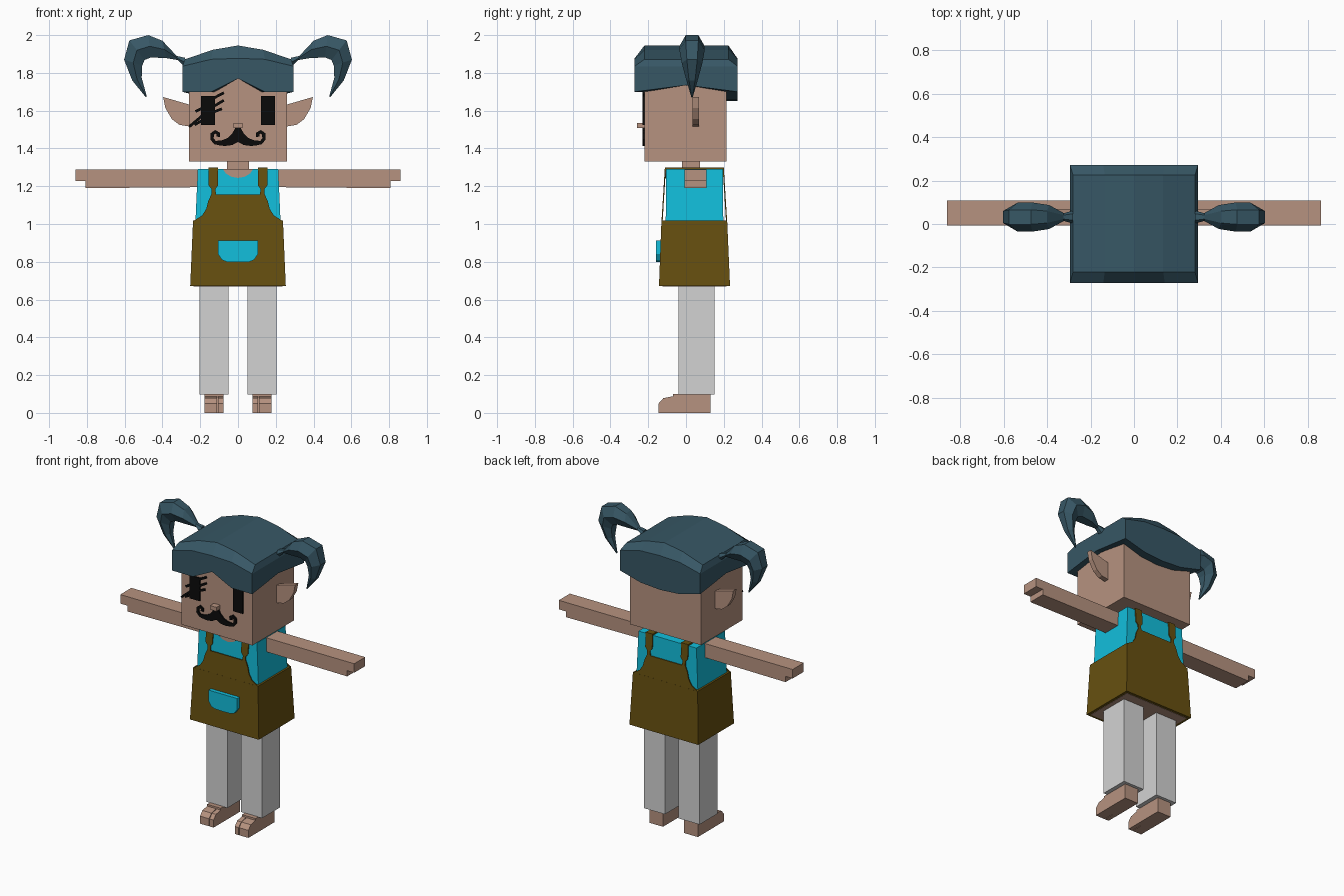
import bpy
import bmesh
from mathutils import Vector

cube = bpy.data.objects.get("Cube")
if cube:
    bpy.data.objects.remove(cube, do_unlink=True)


def material(name, color):
    m = bpy.data.materials.new(name)
    m.use_nodes = True
    m.diffuse_color = (*color, 1)
    m.node_tree.nodes["Principled BSDF"].inputs["Base Color"].default_value = (*color, 1)
    return m


skin = material("skin", (0.47, 0.29, 0.215))
hair = material("hair", (0.038, 0.095, 0.13))
black = material("black", (0.003, 0.003, 0.003))
cyan = material("cyan cloth", (0.006, 0.52, 0.72))
brown = material("brown cloth", (0.135, 0.08, 0.005))
grey = material("light grey cloth", (0.65, 0.65, 0.65))


def build(name, verts, faces, mat):
    me = bpy.data.meshes.new(name)
    me.from_pydata(verts, [], faces)
    bm = bmesh.new()
    bm.from_mesh(me)
    bmesh.ops.recalc_face_normals(bm, faces=bm.faces)
    bm.to_mesh(me)
    bm.free()
    me.materials.append(mat)
    ob = bpy.data.objects.new(name, me)
    bpy.context.collection.objects.link(ob)
    return ob


def loft(name, rings, mat, caps=True):
    """Skin a list of equally long point rings."""
    n = len(rings[0])
    faces = [(r * n + i, r * n + (i + 1) % n, (r + 1) * n + (i + 1) % n, (r + 1) * n + i)
             for r in range(len(rings) - 1) for i in range(n)]
    if caps:
        faces += [tuple(range(n)), tuple(range((len(rings) - 1) * n, len(rings) * n))]
    return build(name, [p for ring in rings for p in ring], faces, mat)


def rect(x0, x1, y0, y1, z):
    return [(x0, y0, z), (x1, y0, z), (x1, y1, z), (x0, y1, z)]


def box(name, x, y, z, mat):
    return loft(name, [rect(*x, *y, z[0]), rect(*x, *y, z[1])], mat)


def plate(name, outline, y0, y1, mat):
    """Extrude an x-z outline along y."""
    return loft(name, [[(x, y, z) for x, z in outline] for y in (y0, y1)], mat)


def both(half):
    """Close a half outline with its mirror image."""
    return half + [(-x, z) for x, z in reversed(half) if x > 0]


def stroke(path, width):
    """Outline of a flat line of given width."""
    pts = [Vector(p) for p in path]
    left, right = [], []
    for i, p in enumerate(pts):
        d = (pts[min(i + 1, len(pts) - 1)] - pts[max(i - 1, 0)]).normalized()
        n = Vector((-d.y, d.x)) * width / 2
        left.append(tuple(p + n))
        right.append(tuple(p - n))
    return left + right[::-1]


# Head, neck and nose
box("head", (-0.26, 0.26), (-0.22, 0.215), (1.33, 1.82), skin)
box("neck", (-0.057, 0.057), (-0.02, 0.075), (1.25, 1.35), skin)
box("nose", (-0.023, 0.023), (-0.26, -0.21), (1.508, 1.535), skin)

# Face plates
FACE = (-0.229, -0.219)
for side, s in (("left", 1), ("right", -1)):
    plate(side + "_eye", [(s * x, z) for x, z in
          ((0.122, 1.525), (0.195, 1.525), (0.195, 1.678), (0.122, 1.678))], *FACE, black)
    curl = stroke([(0.08, 1.427), (0.12, 1.43), (0.138, 1.45), (0.136, 1.477),
                   (0.12, 1.488), (0.104, 1.478), (0.106, 1.462)], 0.019)
    plate(side + "_moustache_curl", [(s * x, z) for x, z in curl], *FACE, black)
plate("moustache", both([(0, 1.51), (0.014, 1.508), (0.03, 1.48), (0.055, 1.455),
                         (0.085, 1.443), (0.115, 1.44), (0.11, 1.418), (0.07, 1.413),
                         (0.03, 1.418), (0, 1.435)]), *FACE, black)
scratches = [[(-0.225, 1.595), (-0.15, 1.635), (-0.15, 1.655), (-0.075, 1.695)],
             [(-0.258, 1.515), (-0.17, 1.59), (-0.15, 1.61), (-0.075, 1.655)],
             [(-0.23, 1.525), (-0.16, 1.565), (-0.15, 1.585), (-0.085, 1.61)]]
for i, path in enumerate(scratches):
    plate(f"eye_scratch_{i + 1}", stroke(path, 0.014), *FACE, black)

# Ears
for side, s in (("left", 1), ("right", -1)):
    plate(side + "_ear", [(s * x, z) for x, z in
          ((0.25, 1.63), (0.396, 1.672), (0.385, 1.615), (0.35, 1.555),
           (0.31, 1.525), (0.25, 1.515))], 0.035, 0.068, skin)

# Hair cap: lip, hem, rim and crown rings around the head
COLS = (-1, -0.48, 0, 0.48, 1)


def cap_ring(hx, y0, y1, front, side, back):
    """front, side and back hold heights, from corner to middle."""
    f = [(hx * c, y0, front[2 - abs(i - 2)]) for i, c in enumerate(COLS)]
    b = [(hx * c, y1, back[2 - abs(i - 2)]) for i, c in enumerate(COLS)]
    mid = (y0 + y1) / 2
    return f + [(hx, mid, side)] + b[::-1] + [(-hx, mid, side)]


hem = ((1.70, 1.70, 1.77), 1.735, (1.70, 1.66, 1.65))
rim = (1.835, 1.872, 1.877)
crown = (1.872, 1.922, 1.945)
rings = [cap_ring(0.255, -0.215, 0.21, *hem), cap_ring(0.295, -0.272, 0.272, *hem),
         cap_ring(0.295, -0.272, 0.272, rim, rim[0], rim),
         cap_ring(0.28, -0.22, 0.225, crown, crown[0], crown)]
cap = loft("hair_cap", rings, hair, caps=False)
bm = bmesh.new()
bm.from_mesh(cap.data)
bm.verts.ensure_lookup_table()
top = bm.verts[36:48]
for i in range(4):
    loop = [top[i], top[i + 1], top[9 - i], top[10 - i]]
    if i == 0:
        loop.append(top[11])
    if i == 3:
        loop.insert(2, top[5])
    bm.faces.new(loop)
bmesh.ops.recalc_face_normals(bm, faces=bm.faces)
bm.to_mesh(cap.data)
bm.free()

# Pigtails: outer point, inner point and half depth of each section
tail = [((0.28, 1.88), (0.28, 1.83), 0.03), ((0.325, 1.89), (0.32, 1.868), 0.018),
        ((0.40, 1.97), (0.38, 1.878), 0.055), ((0.475, 2.0), (0.46, 1.882), 0.067),
        ((0.575, 1.972), (0.495, 1.868), 0.067), ((0.603, 1.87), (0.507, 1.838), 0.055),
        ((0.56, 1.76), (0.51, 1.775), 0.032), ((0.487, 1.67), (0.483, 1.675), 0.004)]
for side, s in (("left", 1), ("right", -1)):
    rings = []
    for (ox, oz), (ix, iz), d in tail:
        mx, mz = (ox + ix) / 2, (oz + iz) / 2
        ring = [(ox, d / 2, oz), (mx, d, mz), (ix, d / 2, iz),
                (ix, -d / 2, iz), (mx, -d, mz), (ox, -d / 2, oz)]
        rings.append([(s * x, y + 0.032, z) for x, y, z in ring])
    loft(side + "_pigtail", rings, hair)

# Shirt, neckline and apron
loft("shirt", [rect(-0.228, 0.228, -0.108, 0.198, 0.95),
               rect(-0.213, 0.213, -0.105, 0.195, 1.29)], cyan)
plate("neckline", both([(0, 1.244), (0.035, 1.25), (0.065, 1.268), (0.08, 1.291)]),
      -0.112, -0.104, skin)
loft("apron_skirt", [rect(-0.253, 0.253, -0.143, 0.233, 0.672),
                     rect(-0.238, 0.238, -0.13, 0.218, 1.018)], brown)
box("hips", (-0.235, 0.235), (-0.125, 0.215), (0.67, 0.68), skin)
bib = both([(0, 1.01), (0.238, 1.015), (0.19, 1.045), (0.168, 1.08), (0.158, 1.12),
            (0.14, 1.16), (0.14, 1.185), (0.156, 1.205), (0.156, 1.30), (0.105, 1.30),
            (0.105, 1.205), (0.12, 1.185), (0.116, 1.156), (0, 1.156)])
for name, y, lean in (("front_bib", -0.13, 0.018), ("back_bib", 0.218, -0.018)):
    ob = plate(name, bib, y, y + lean / 3, brown)
    for v in ob.data.vertices:
        v.co.y += lean * (v.co.z - 1.01) / 0.29
for side, s in (("left", 1), ("right", -1)):
    box(side + "_shoulder_strap", (s * 0.105, s * 0.156), (-0.112, 0.2), (1.285, 1.3), brown)
plate("pocket", both([(0, 0.798), (0.06, 0.80), (0.085, 0.81), (0.105, 0.84), (0.105, 0.913),
                      (0, 0.913)]), -0.16, -0.13, cyan)

# Arms, legs and feet
for side, s in (("left", 1), ("right", -1)):
    plate(side + "_arm", [(s * x, z) for x, z in
          ((0.2, 1.195), (0.808, 1.19), (0.808, 1.228), (0.86, 1.228), (0.86, 1.288),
           (0.2, 1.288))], -0.008, 0.108, skin)
    box(side + "_leg", (s * 0.05, s * 0.205), (-0.04, 0.15), (0.098, 0.69), grey)
    box(side + "_foot", (s * 0.078, s * 0.178), (-0.07, 0.13), (0, 0.1), skin)
    for toe, x0, x1 in (("inner", 0.078, 0.107), ("outer", 0.111, 0.178)):
        profile = [(-0.06, 0), (-0.145, 0), (-0.145, 0.05), (-0.12, 0.078), (-0.06, 0.09)]
        loft(f"{side}_{toe}_toe", [[(s * x, y, z) for y, z in profile] for x in (x0, x1)], skin)
